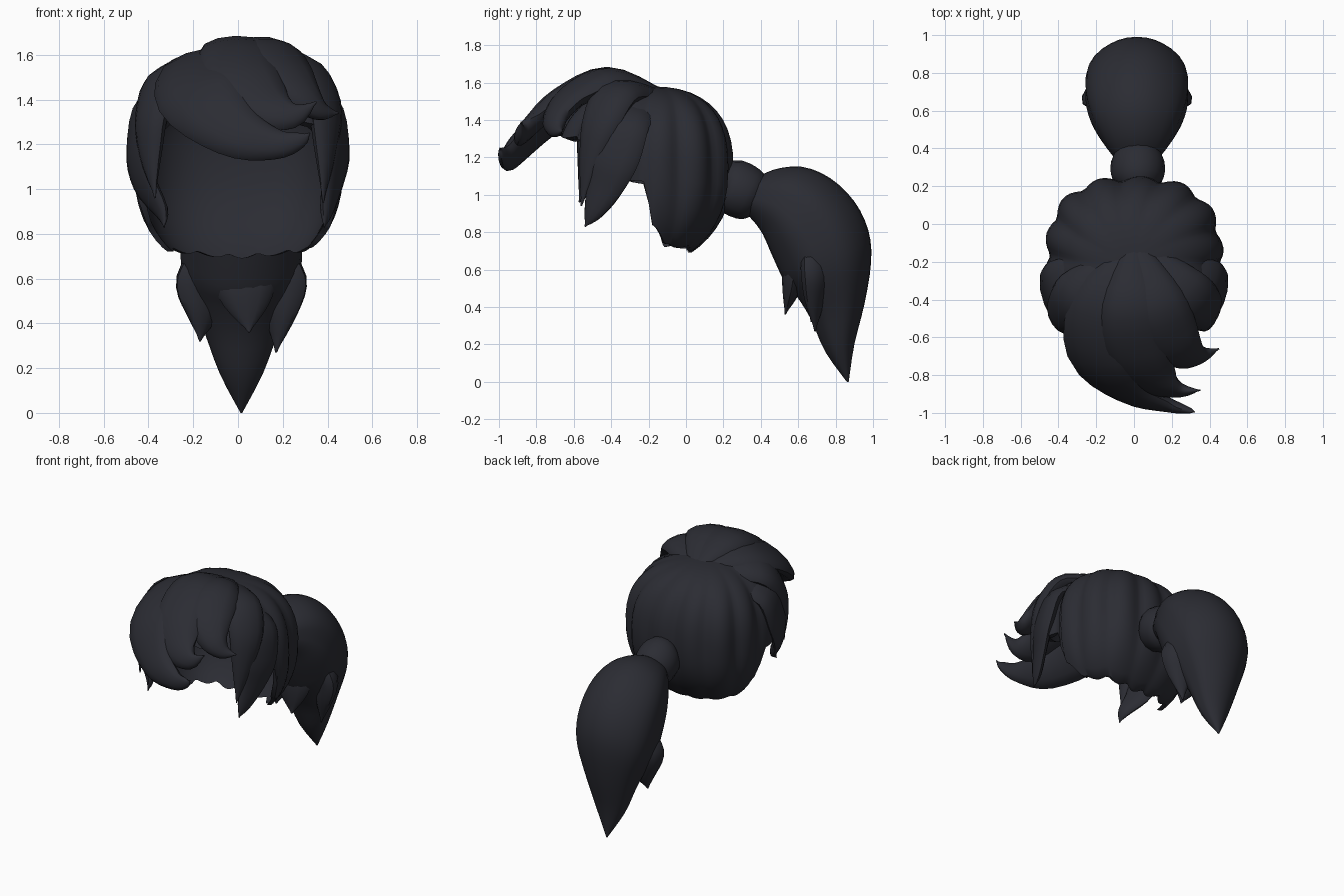
import bpy, bmesh, math
from mathutils import Vector

if "Cube" in bpy.data.objects:
    bpy.data.objects.remove(bpy.data.objects["Cube"])

hair = bpy.data.materials.new("charcoal_hair")
hair.diffuse_color = (0.024, 0.025, 0.033, 1)
hair.use_nodes = True
hair.node_tree.nodes["Principled BSDF"].inputs["Base Color"].default_value = hair.diffuse_color
HEAD = Vector((0, -0.25, 1.1))
TAIL = Vector((0.02, 0.4, 0.4))


def finish(name, bm, angle=45):
    bmesh.ops.recalc_face_normals(bm, faces=bm.faces)
    me = bpy.data.meshes.new(name)
    bm.to_mesh(me)
    bm.free()
    ob = bpy.data.objects.new(name, me)
    bpy.context.collection.objects.link(ob)
    me.materials.append(hair)
    bpy.ops.object.select_all(action='DESELECT')
    ob.select_set(True)
    bpy.context.view_layer.objects.active = ob
    bpy.ops.object.shade_smooth_by_angle(angle=math.radians(angle))
    return ob


def spline(keys, steps):
    """Catmull-Rom through tuples of any length."""
    k = [keys[0]] + list(keys) + [keys[-1]]
    out = []
    for i in range(1, len(k) - 2):
        for s in range(steps):
            t = s / steps
            out.append([0.5 * (2 * b + (c - a) * t + (2 * a - 5 * b + 4 * c - d) * t * t
                               + (3 * b - a - 3 * c + d) * t ** 3)
                        for a, b, c, d in zip(*k[i - 1:i + 3])])
    out.append(list(keys[-1]))
    return out


def skin(name, rings):
    """Closed tube through equal rings of points."""
    bm = bmesh.new()
    rings = [[bm.verts.new(p) for p in ring] for ring in rings]
    for p, q in zip(rings, rings[1:]):
        for j in range(len(p)):
            k = (j + 1) % len(p)
            bm.faces.new((p[j], p[k], q[k], q[j]))
    bm.faces.new(rings[0])
    bm.faces.new(rings[-1])
    return finish(name, bm)


def lock(name, keys, centre=HEAD, sides=12, steps=4):
    """Tapered lock; keys are (x, y, z, half width, half thickness)."""
    rows = spline(keys, steps)
    pts = [Vector(r[:3]) for r in rows]
    rings = []
    for i, r in enumerate(rows):
        tan = (pts[min(i + 1, len(pts) - 1)] - pts[max(i - 1, 0)]).normalized()
        out = pts[i] - centre
        out = (out - tan * out.dot(tan)).normalized()
        side = tan.cross(out)
        angles = [math.tau * j / sides for j in range(sides)]
        rings.append([pts[i] + side * math.cos(a) * max(r[3], 0.004)
                      + out * math.sin(a) * max(r[4], 0.004) for a in angles])
    return skin(name, rings)


# Hollow cap: lobed outside, smooth inside, face opening, ear cut-outs, low nape
def rim_height(deg):
    keys = [(0, 1.33), (45, 1.30), (62, 1.12), (86, 1.07), (94, 0.84), (110, 0.73), (180, 0.70)]
    for (a, za), (b, zb) in zip(keys, keys[1:]):
        if deg <= b:
            t = (deg - a) / (b - a)
            return za + (zb - za) * t * t * (3 - 2 * t)
    return keys[-1][1]


COLS, ROWS, N = 112, 18, 2.5
CX, CY, CZ = 0, -0.2, 1.13


def cap_column(a, inset, lobed):
    deg = abs((math.degrees(a) + 180) % 360 - 180)
    lobe = abs(math.sin(7 * a - math.radians(59)))
    rim = rim_height(deg) - 0.02 * (lobe - 0.5)
    f = (rim - CZ) / (0.45 if rim > CZ else 0.5)
    end = math.acos(math.copysign(abs(f) ** (N / 2), f))
    col = []
    for j in range(1, ROWS + 1):
        th = end * j / ROWS
        c, s = math.cos(th), math.sin(th)
        z = math.copysign(abs(c) ** (2 / N), c) * (0.45 - inset if c > 0 else 0.5)
        fade = min(1, th) * (1 if c > 0 else max(0.3, 1 + 2 * z)) * lobed
        swirl = a + 0.2 * (1 - math.sin(min(th, math.pi / 2)))
        sx, cs = math.sin(swirl), math.cos(swirl)
        plan = 2.6 - 0.5 * max(0, cs)
        rad = s ** (2 / N) * (1 + 0.075 * (lobe - 0.7) * fade)
        rad *= (abs(sx) ** plan + abs(cs) ** plan) ** (-1 / plan)
        tuck = 1 - 0.15 * (max(0, -z) / 0.45) ** 2
        ry = 0.5 if cs > 0 else 0.445 * tuck
        col.append((CX + (0.465 - inset) * rad * sx, CY - (ry - inset) * rad * cs, CZ + z))
    return col


bm = bmesh.new()
shells = []
for inset, lobed in ((0, 1), (0.035, 0)):
    top = bm.verts.new((CX, CY, CZ + 0.45 - inset))
    grid = [[bm.verts.new(p) for p in cap_column(math.tau * i / COLS, inset, lobed)]
            for i in range(COLS)]
    for i in range(COLS):
        p, q = grid[i], grid[(i + 1) % COLS]
        bm.faces.new((top, p[0], q[0]))
        for j in range(ROWS - 1):
            bm.faces.new((p[j], p[j + 1], q[j + 1], q[j]))
    shells.append(grid)
for i in range(COLS):
    k = (i + 1) % COLS
    bm.faces.new((shells[0][i][-1], shells[1][i][-1], shells[1][k][-1], shells[0][k][-1]))
finish("hair_cap", bm)

# Swept fringe
lock("fringe_lower", [(0, -0.14, 1.53, .06, .03), (-0.13, -0.42, 1.57, .20, .06),
                      (-0.17, -0.71, 1.43, .20, .065), (-0.01, -0.89, 1.26, .13, .055),
                      (0.17, -0.955, 1.20, .07, .04), (0.28, -0.985, 1.22, .035, .02),
                      (0.32, -0.995, 1.25, 0, 0)])
lock("fringe_middle", [(0, -0.14, 1.54, .06, .03), (-0.01, -0.42, 1.62, .16, .065),
                       (0.02, -0.68, 1.51, .17, .06), (0.13, -0.83, 1.37, .12, .05),
                       (0.25, -0.88, 1.33, .06, .035), (0.35, -0.88, 1.39, 0, 0)])
lock("fringe_upper", [(0.02, -0.14, 1.54, .06, .03), (0.13, -0.40, 1.61, .14, .07),
                      (0.20, -0.60, 1.53, .15, .06), (0.29, -0.69, 1.42, .10, .05),
                      (0.37, -0.69, 1.35, .05, .035), (0.45, -0.66, 1.34, 0, 0)])
lock("fringe_side", [(0.06, -0.14, 1.53, .06, .03), (0.27, -0.35, 1.55, .13, .06),
                     (0.38, -0.45, 1.40, .12, .055), (0.39, -0.51, 1.18, .07, .04),
                     (0.38, -0.56, 0.94, 0, 0)])
lock("temple_lock", [(-0.05, -0.14, 1.51, .06, .03), (-0.29, -0.37, 1.51, .14, .06),
                     (-0.38, -0.48, 1.35, .11, .055), (-0.39, -0.52, 1.16, .07, .04),
                     (-0.37, -0.57, 0.96, 0, 0)])

# Locks in front of each ear
for side, s, tip in (("left", -1, 0.33), ("right", 1, 0.385)):
    lock(side + "_ear_lock", [(s * 0.18, -0.20, 1.49, .08, .03), (s * 0.38, -0.33, 1.40, .15, .05),
                              (s * 0.43, -0.39, 1.20, .15, .05), (s * 0.42, -0.44, 1.04, .105, .035),
                              (s * (tip + 0.01), -0.50, 0.90, .05, .025), (s * tip, -0.54, 0.83, 0, 0)])

# Hair band
lock("hair_band", [(0.02, 0.215, 1.055, .11, .12), (0.02, 0.24, 1.05, .135, .145),
                   (0.02, 0.30, 1.02, .145, .15), (0.02, 0.36, 0.99, .13, .135),
                   (0.02, 0.39, 0.975, .09, .10)], TAIL, 16, 2)

# Ponytail body: (outer y, outer z, inner y, inner z, half width)
tail = [(.36, 1.08, .30, .92, .10), (.47, 1.135, .36, .86, .165), (.62, 1.15, .41, .79, .225),
        (.77, 1.09, .45, .70, .265), (.90, .965, .49, .61, .28), (.975, .81, .53, .53, .275),
        (.99, .645, .59, .46, .245), (.955, .42, .665, .34, .175), (.90, .20, .745, .16, .10),
        (.87, .0, .86, .0, .004)]
rings = []
for oy, oz, iy, iz, w in spline(tail, 3):
    ring = []
    for j in range(32):
        a = math.tau * j / 32
        f = 1 + 0.05 * (abs(math.sin(3 * a)) - 0.8)
        u, v = math.cos(a) * f, 0.5 + 0.5 * math.sin(a)
        ring.append((0.015 + w * u, iy + (oy - iy) * v, iz + (oz - iz) * v))
    rings.append(ring)
skin("ponytail", rings)

# Loose tips under the ponytail
for name, s, y, z in (("left_tail_tip", -1, 0.67, 0.32), ("right_tail_tip", 1, 0.69, 0.27)):
    lock(name, [(s * 0.14 + 0.015, 0.68, 0.74, .06, .04), (s * 0.185 + 0.015, 0.70, 0.60, .12, .07),
                (s * 0.175 + 0.015, 0.69, 0.45, .085, .05), (s * 0.17, y, z, 0, 0)], TAIL)
lock("inner_tail_tip", [(0.02, 0.62, 0.72, .10, .05), (0.03, 0.58, 0.60, .14, .06),
                        (0.04, 0.56, 0.48, .10, .045), (0.05, 0.53, 0.36, 0, 0)],
     Vector((0.02, 1.2, 0.55)))
